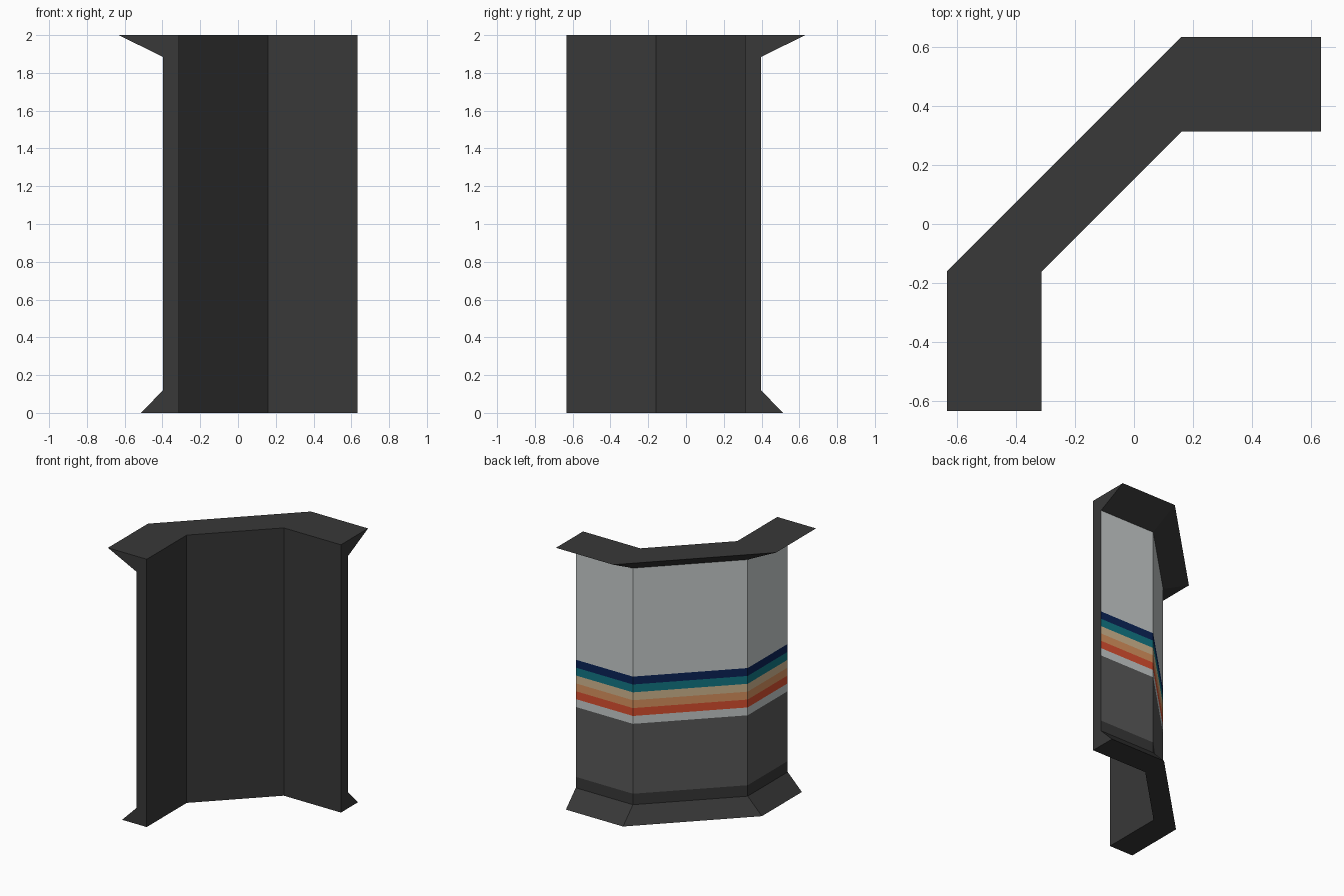
import bpy

if "Cube" in bpy.data.objects:
    bpy.data.objects.remove(bpy.data.objects["Cube"])


def lin(c):
    c /= 255
    return c / 12.92 if c <= 0.04045 else ((c + 0.055) / 1.055) ** 2.4


def material(name, rgb):
    m = bpy.data.materials.new(name)
    m.diffuse_color = (*[lin(c) for c in rgb], 1)
    m.use_nodes = True
    m.node_tree.nodes["Principled BSDF"].inputs["Base Color"].default_value = m.diffuse_color
    return m


frame = material("charcoal frame", (56, 56, 56))
silver = material("light silver", (200, 205, 205))
navy = material("navy", (11, 36, 88))
teal = material("teal", (18, 120, 134))
cream = material("cream", (212, 185, 145))
tan = material("tan orange", (219, 148, 96))
red = material("red orange", (219, 80, 48))
grey = material("mid grey", (90, 90, 90))

END, BEND, INNER = 0.632, 0.16, 0.312


def ring(z, d):
    """Bent wall outline at height z, outer side at distance d."""
    return [(END, d, z), (BEND, d, z), (-d, -BEND, z), (-d, -END, z),
            (-INNER, -END, z), (-INNER, -BEND, z), (BEND, INNER, z), (END, INNER, z)]


def section(name, z0, d0, z1, d1, outer=frame, bottom=False, top=False):
    """One height band: outer three faces coloured, the rest frame."""
    verts = ring(z0, d0) + ring(z1, d1)
    faces = [(i, (i + 1) % 8, (i + 1) % 8 + 8, i + 8) for i in range(8)]
    if bottom:
        faces += [(7 - i, 6 - i, i + 1, i) for i in range(3)]
    if top:
        faces += [(i + 8, i + 9, 14 - i, 15 - i) for i in range(3)]
    me = bpy.data.meshes.new(name)
    me.from_pydata(verts, [], faces)
    me.materials.append(frame)
    me.materials.append(outer)
    for p in me.polygons:
        p.material_index = 1 if p.index < 3 else 0
    me.update()
    bpy.context.collection.objects.link(bpy.data.objects.new(name, me))


WALL = 0.398
# Flared foot and plinth band
section("flared_foot", 0, 0.515, 0.118, WALL, bottom=True)
section("plinth_band", 0.118, WALL, 0.20, WALL)
# Lower panel
z = 0.722
section("lower_panel", 0.20, WALL, z, WALL, grey)
# Six equal stripes, bottom to top
STRIPE = 0.0588
for label, mat in (("silver", silver), ("red", red), ("tan", tan),
                   ("cream", cream), ("teal", teal), ("navy", navy)):
    section(label + "_stripe", z, WALL, z + STRIPE, WALL, mat)
    z += STRIPE
# Upper panel and flared cornice
section("upper_panel", z, WALL, 1.885, WALL, silver)
section("flared_cornice", 1.885, WALL, 2.0, END, top=True)
